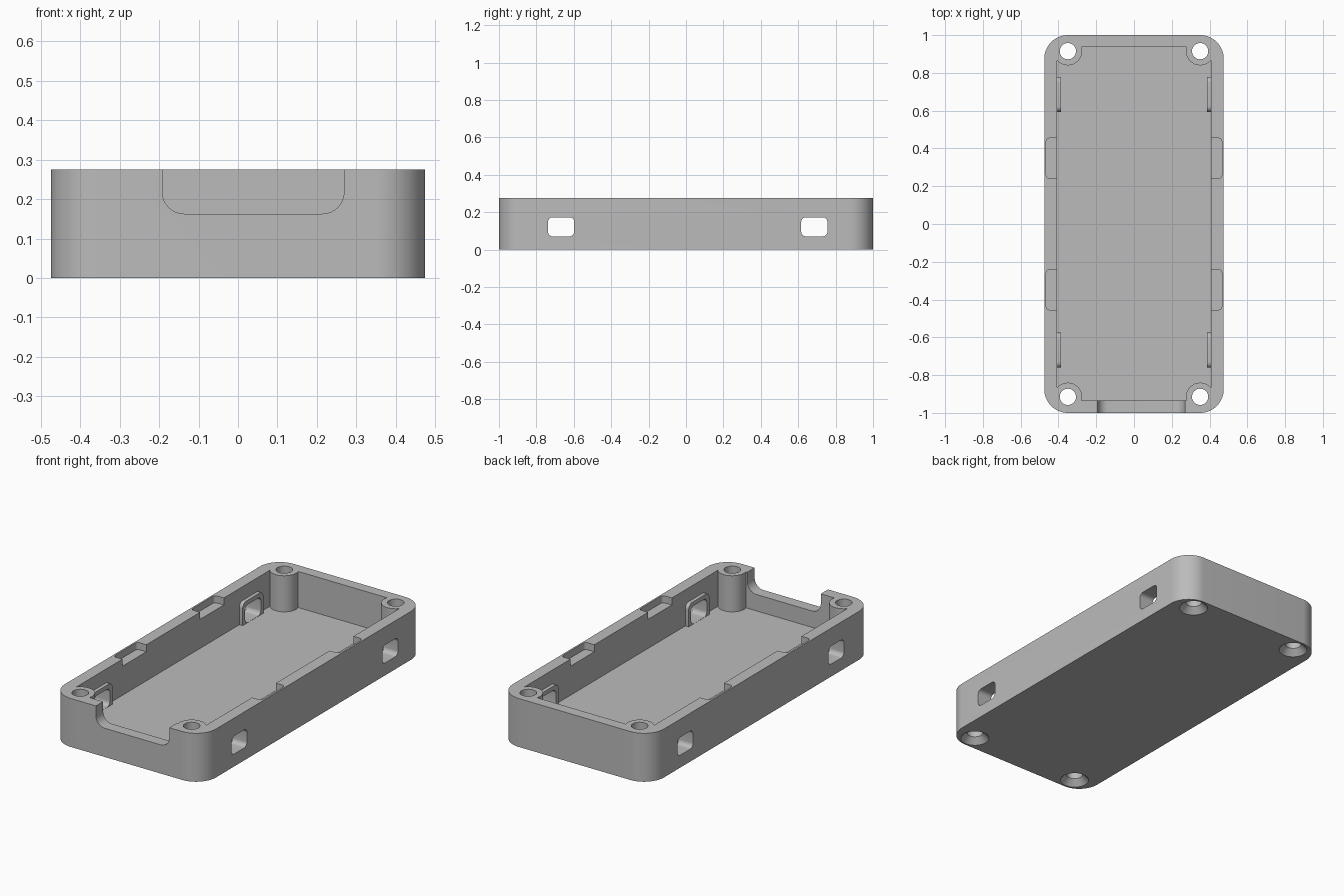
import bpy
import bmesh
import math
from mathutils import Matrix

if "Cube" in bpy.data.objects:
    bpy.data.objects.remove(bpy.data.objects["Cube"], do_unlink=True)

HEIGHT = 0.275
FLOOR = 0.07
WIDTH, LENGTH = 0.95, 2.0
SCREW_X, SCREW_Y = 0.35, 0.915
SIDES = (-1, 1)

grey = bpy.data.materials.new("plain_grey")
grey.use_nodes = True
grey.diffuse_color = (0.5, 0.5, 0.5, 1)
grey.node_tree.nodes["Principled BSDF"].inputs["Base Color"].default_value = (0.5, 0.5, 0.5, 1)


def finish(name, bm):
    bmesh.ops.recalc_face_normals(bm, faces=bm.faces)
    mesh = bpy.data.meshes.new(name)
    bm.to_mesh(mesh)
    bm.free()
    mesh.materials.append(grey)
    obj = bpy.data.objects.new(name, mesh)
    bpy.context.collection.objects.link(obj)
    return obj


def block(name, low, high, axis="z", radius=0.0, segments=8):
    """Box between two corners, its edges along one axis rounded."""
    bm = bmesh.new()
    bmesh.ops.create_cube(bm, size=1)
    for v in bm.verts:
        v.co = [a + (b - a) * (c + 0.5) for a, b, c in zip(low, high, v.co)]
    if radius:
        i = "xyz".index(axis)
        edges = [e for e in bm.edges
                 if abs(e.verts[0].co[i] - e.verts[1].co[i]) > 1e-5]
        bmesh.ops.bevel(bm, geom=edges, offset=radius, segments=segments,
                        profile=0.5, affect="EDGES")
    return finish(name, bm)


def cone(name, x, y, z0, z1, r0, r1):
    bm = bmesh.new()
    bmesh.ops.create_cone(bm, cap_ends=True, segments=48, radius1=r0, radius2=r1,
                          depth=z1 - z0,
                          matrix=Matrix.Translation((x, y, (z0 + z1) / 2)))
    return finish(name, bm)


def combine(target, tool, operation):
    """Apply a boolean and discard the tool."""
    mod = target.modifiers.new(tool.name, "BOOLEAN")
    mod.operation = operation
    mod.solver = "EXACT"
    mod.object = tool
    bpy.ops.object.select_all(action="DESELECT")
    bpy.context.view_layer.objects.active = target
    target.select_set(True)
    bpy.ops.object.modifier_apply(modifier=mod.name)
    bpy.data.objects.remove(tool, do_unlink=True)


# Hollow tray
tray = block("enclosure_tray", (-WIDTH / 2, -LENGTH / 2, 0),
             (WIDTH / 2, LENGTH / 2, HEIGHT), "z", 0.125, 16)
combine(tray, block("cavity", (-0.407, -0.935, FLOOR), (0.407, 0.938, 0.4)), "DIFFERENCE")

# Corner screw posts
for sx in SIDES:
    for sy in SIDES:
        combine(tray, cone("screw_post", sx * SCREW_X, sy * SCREW_Y, 0.03, HEIGHT,
                           0.075, 0.075), "UNION")

# Raised rims around the side slots, then the slots themselves
for sx in SIDES:
    for y in (-0.668, 0.686):
        xs = sorted((sx * 0.386, sx * 0.44))
        combine(tray, block("slot_rim", (xs[0], y - 0.093, 0.045),
                            (xs[1], y + 0.093, 0.197), "x", 0.03), "UNION")
        xs = sorted((sx * 0.36, sx * 0.6))
        combine(tray, block("side_slot", (xs[0], y - 0.07, FLOOR + 0.001),
                            (xs[1], y + 0.07, 0.173), "x", 0.025), "DIFFERENCE")

# Clip pockets in the top of the long walls
for sx in SIDES:
    for sy in SIDES:
        y = sy * 0.348
        xs = sorted((sx * 0.35, sx * 0.465))
        combine(tray, block("clip_pocket", (xs[0], y - 0.107, HEIGHT - 0.04),
                            (xs[1], y + 0.107, 0.4), "z", 0.02), "DIFFERENCE")

# Cable opening in the front wall
combine(tray, block("front_opening", (-0.192, -1.1, 0.163), (0.269, -0.9, 0.5),
                    "y", 0.055), "DIFFERENCE")

# Screw holes with countersinks underneath
for sx in SIDES:
    for sy in SIDES:
        x, y = sx * SCREW_X, sy * SCREW_Y
        combine(tray, cone("screw_hole", x, y, -0.1, 0.4, 0.043, 0.043), "DIFFERENCE")
        combine(tray, cone("countersink", x, y, -0.01, 0.035, 0.085, 0.042), "DIFFERENCE")

bpy.ops.object.select_all(action="DESELECT")
tray.select_set(True)
bpy.context.view_layer.objects.active = tray
bpy.ops.object.shade_smooth_by_angle(angle=math.radians(30))
